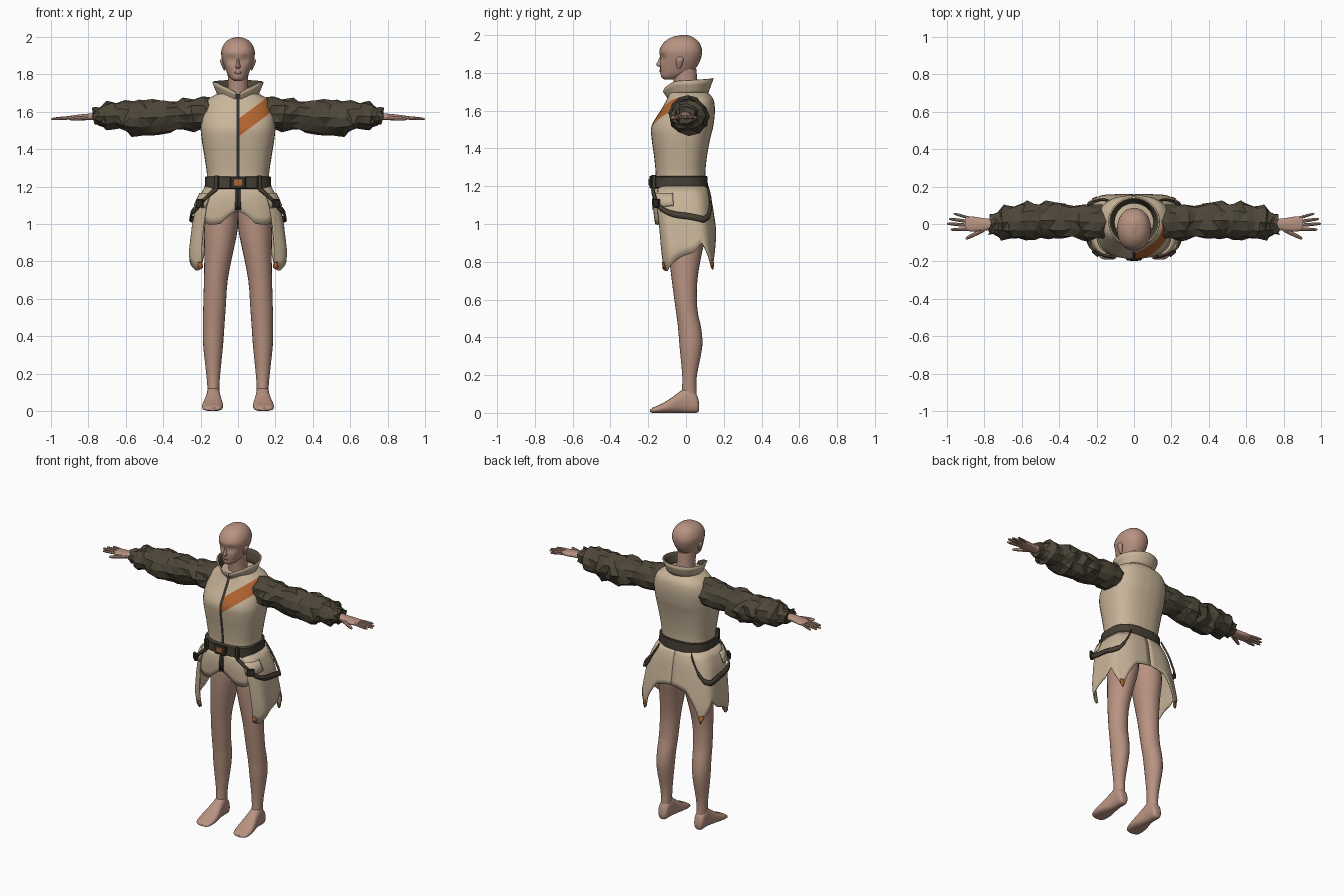
import bpy, bmesh, math, random
from mathutils import Vector

random.seed(4)
cube = bpy.data.objects.get("Cube")
if cube:
    bpy.data.objects.remove(cube, do_unlink=True)


def material(name, r, g, b):
    m = bpy.data.materials.new(name)
    m.use_nodes = True
    m.diffuse_color = (r, g, b, 1)
    bsdf = next(n for n in m.node_tree.nodes if n.type == 'BSDF_PRINCIPLED')
    bsdf.inputs["Base Color"].default_value = (r, g, b, 1)
    bsdf.inputs["Roughness"].default_value = 0.8
    return m


SKIN = material("skin", .48, .29, .22)
TAN = material("tan cloth", .58, .46, .32)
OLIVE = material("dark olive cloth", .075, .062, .04)
WEBBING = material("dark webbing", .06, .05, .034)
ORANGE = material("orange", .45, .13, .03)
ZIP = material("zip grey", .035, .03, .026)


def finish(name, bm, mats, mirror=False, smooth=True, thick=0, inner=0):
    """Turn a bmesh into a named object with its modifiers."""
    mesh = bpy.data.meshes.new(name)
    bm.to_mesh(mesh)
    bm.free()
    for m in mats:
        mesh.materials.append(m)
    obj = bpy.data.objects.new(name, mesh)
    bpy.context.collection.objects.link(obj)
    if smooth:
        bpy.ops.object.select_all(action='DESELECT')
        obj.select_set(True)
        bpy.context.view_layer.objects.active = obj
        bpy.ops.object.shade_smooth_by_angle(angle=math.radians(40))
    if thick:
        s = obj.modifiers.new("thickness", 'SOLIDIFY')
        s.thickness, s.offset, s.material_offset = thick, -1, inner
    if mirror:
        mod = obj.modifiers.new("mirror", 'MIRROR')
        mod.use_mirror_merge = False
    return obj


def spline(rows, steps):
    """Smooth rows of numbers with a Catmull-Rom curve."""
    out = []
    last = len(rows) - 1
    for i in range(last):
        p, q, r, s = rows[max(i - 1, 0)], rows[i], rows[i + 1], rows[min(i + 2, last)]
        for k in range(steps):
            t = k / steps
            out.append([(2 * b + (c - a) * t + (2 * a - 5 * b + 4 * c - d) * t * t
                         + (3 * b - a - 3 * c + d) * t ** 3) / 2
                        for a, b, c, d in zip(p, q, r, s)])
    return out + [list(rows[last])]


def power(v, e):
    return math.copysign(abs(v) ** (2 / e), v)


def loft(rows, axis='z', sides=24, e=2, steps=3, crumple=0):
    """Skin rounded sections; each row is position, low/high, low/high."""
    bm = bmesh.new()
    rings = []
    for t, a0, a1, b0, b1 in spline(rows, steps):
        ring = []
        for k in range(sides):
            ang = math.tau * k / sides
            f = 1 + random.uniform(-crumple, crumple * .5)
            a = (a0 + a1) / 2 + (a1 - a0) / 2 * power(math.sin(ang), e) * f
            b = (b0 + b1) / 2 - (b1 - b0) / 2 * power(math.cos(ang), e) * f
            t2 = t + random.uniform(-crumple, crumple) * .08
            ring.append(bm.verts.new({'z': (a, b, t), 'y': (a, t, b), 'x': (t2, a, b)}[axis]))
        rings.append(ring)
    for low, high in zip(rings, rings[1:]):
        for k in range(sides):
            n = (k + 1) % sides
            bm.faces.new((low[k], low[n], high[n], high[k]))
    bm.faces.new(rings[0])
    bm.faces.new(rings[-1])
    if crumple:
        bmesh.ops.triangulate(bm, faces=bm.faces[:])
    bmesh.ops.recalc_face_normals(bm, faces=bm.faces[:])
    return bm


def lerp(rows, t):
    """Piecewise linear lookup, keyed by the first number of each row."""
    rows = sorted(rows)
    if t <= rows[0][0]:
        return rows[0][1:]
    for p, q in zip(rows, rows[1:]):
        if t <= q[0]:
            f = (t - p[0]) / (q[0] - p[0])
            return [a + (b - a) * f for a, b in zip(p[1:], q[1:])]
    return rows[-1][1:]


def sheet(surface, a0, a1, n, top, bottom, rows=1):
    """Grid between two height curves, wrapped by angle on a surface."""
    bm = bmesh.new()
    grid = []
    for i in range(n + 1):
        a = a0 + (a1 - a0) * i / n
        hi, lo = lerp(top, a)[0], lerp(bottom, a)[0]
        grid.append([bm.verts.new(surface(a, hi + (lo - hi) * j / rows, j / rows))
                     for j in range(rows + 1)])
    for p, q in zip(grid, grid[1:]):
        for j in range(rows):
            bm.faces.new((p[j], p[j + 1], q[j + 1], q[j]))
    return bm


def box(name, mat, centre, size, bevel=0.004, mirror=False, turn=0):
    bm = bmesh.new()
    bmesh.ops.create_cube(bm, size=1)
    for v in bm.verts:
        v.co = Vector(a * b for a, b in zip(v.co, size))
    bmesh.ops.bevel(bm, geom=bm.edges[:], offset=bevel, segments=1, affect='EDGES')
    obj = finish(name, bm, [mat], mirror, smooth=False)
    for v in obj.data.vertices:
        x, y, z = v.co
        c, s = math.cos(turn), math.sin(turn)
        v.co = Vector(centre) + Vector((x * c - y * s, x * s + y * c, z))
    return obj


# Head with soft eye sockets
head = loft([(1.765, -.02, .02, -.115, -.06), (1.777, -.038, .038, -.13, -.02),
             (1.80, -.055, .055, -.135, .03), (1.84, -.072, .072, -.137, .062),
             (1.88, -.085, .085, -.137, .08), (1.92, -.09, .09, -.14, .085),
             (1.96, -.076, .076, -.118, .07), (1.987, -.048, .048, -.08, .04),
             (2.0, -.008, .008, -.03, .01)], sides=32, e=2.15, steps=4)
for v in head.verts:
    for side in (-1, 1):
        d = (v.co - Vector((.035 * side, -.125, 1.878))).length
        v.co.y += .013 * max(0, 1 - d / .035)
finish("head", head, [SKIN])
finish("nose", loft([(1.832, -.011, .011, -.143, -.11), (1.842, -.014, .014, -.158, -.11),
                     (1.862, -.009, .009, -.149, -.11), (1.888, -.006, .006, -.137, -.11)],
                    sides=12), [SKIN])
finish("lips", loft([(1.803, -.014, .014, -.137, -.11), (1.81, -.022, .022, -.142, -.11),
                     (1.818, -.014, .014, -.14, -.11)], sides=12), [SKIN])
finish("ear", loft([(1.822, .07, .075, -.045, -.03), (1.84, .066, .085, -.05, -.022),
                    (1.87, .072, .096, -.053, -.012), (1.884, .08, .09, -.042, -.02)],
                   sides=12), [SKIN], mirror=True)
finish("neck", loft([(1.6, -.07, .07, -.06, .08), (1.7, -.056, .056, -.06, .065),
                     (1.82, -.055, .055, -.075, .055)]), [SKIN])

# Bare legs and feet
finish("leg", loft([(.06, .1, .162, -.03, .06), (.12, .1, .163, -.022, .055),
                    (.2, .095, .17, -.02, .058), (.35, .08, .186, -.034, .086),
                    (.45, .073, .187, -.042, .08), (.55, .066, .186, -.055, .06),
                    (.7, .055, .182, -.075, .06), (.85, .026, .18, -.092, .085),
                    (.97, .002, .182, -.1, .11), (1.1, 0, .165, -.1, .1)]),
       [SKIN], mirror=True)
finish("foot", loft([(.07, .115, .15, .012, .05), (.055, .1, .165, 0, .1),
                     (.01, .096, .168, 0, .135), (-.03, .092, .172, 0, .115),
                     (-.08, .083, .185, 0, .078), (-.13, .08, .192, 0, .048),
                     (-.175, .09, .185, 0, .028), (-.19, .11, .16, .004, .016)],
                    axis='y', e=2.5), [SKIN], mirror=True)

# Hands: palm, fingers and thumb
finish("palm", loft([(.74, -.026, .026, 1.555, 1.597), (.8, -.036, .03, 1.555, 1.59),
                     (.86, -.041, .04, 1.554, 1.584), (.9, -.034, .041, 1.557, 1.578)],
                    axis='x', sides=16, e=2.5), [SKIN], mirror=True)
for label, x, y0, y1, tip, r in (("little", .88, .032, .056, .965, .008),
                                 ("ring", .885, .013, .028, .99, .009),
                                 ("middle", .885, -.007, .002, 1.0, .009),
                                 ("index", .885, -.027, -.03, .98, .009),
                                 ("thumb", .8, -.03, -.078, .9, .012)):
    rows = []
    for f, k in ((0, 1), (.5, 1), (.9, .75), (1, .25)):
        y, z = y0 + (y1 - y0) * f, 1.569 - .008 * f
        rows.append((x + (tip - x) * f, y - r * k, y + r * k, z - r * k, z + r * k))
    finish(label + "_finger", loft(rows, axis='x', sides=8), [SKIN], mirror=True)

# Jacket body with zip and diagonal chest stripe
torso = loft([(1.15, -.18, .18, -.165, .11), (1.25, -.166, .166, -.16, .102),
              (1.35, -.178, .178, -.168, .11), (1.45, -.194, .194, -.182, .128),
              (1.52, -.2, .2, -.182, .145), (1.6, -.194, .194, -.135, .153),
              (1.66, -.168, .168, -.102, .145), (1.695, -.115, .115, -.092, .115)],
             sides=36, e=2.5, steps=4)
slant = Vector((-.75, 0, 1))
for point, normal in (((.009, 0, 0), (1, 0, 0)), ((-.009, 0, 0), (1, 0, 0)),
                      ((0, 0, 1.465), slant), ((0, 0, 1.56), slant)):
    bmesh.ops.bisect_plane(torso, geom=torso.verts[:] + torso.edges[:] + torso.faces[:],
                           plane_co=point, plane_no=normal)
for f in torso.faces:
    c = f.calc_center_median()
    if c.y < 0 and abs(c.x) < .009:
        f.material_index = 1
    elif c.y < .02 and c.x > 0 and 1.465 < c.dot(slant) < 1.56:
        f.material_index = 2
finish("jacket_body", torso, [TAN, ZIP, ORANGE])


# Flared stand collar, open at the throat, dark lining
def collar_surface(deg, z, t):
    a = math.radians(deg)
    flare = 1.28 - .28 * t
    return (.108 * flare * math.sin(a), .012 - .105 * flare * math.cos(a), z)


finish("collar", sheet(collar_surface, 5, 355, 40,
                       [(5, 1.70), (25, 1.725), (60, 1.755), (180, 1.77),
                        (300, 1.755), (335, 1.725), (355, 1.70)],
                       [(0, 1.655), (60, 1.68), (180, 1.69), (300, 1.68), (360, 1.655)], 3),
       [TAN, OLIVE], thick=.008, inner=1)

# Crumpled sleeves
finish("sleeve", loft([(.15, -.075, .1, 1.50, 1.672), (.24, -.09, .11, 1.495, 1.68),
                       (.33, -.075, .105, 1.5, 1.66), (.42, -.085, .125, 1.472, 1.67),
                       (.5, -.075, .112, 1.475, 1.66), (.57, -.09, .12, 1.472, 1.663),
                       (.64, -.08, .105, 1.5, 1.655), (.7, -.085, .1, 1.495, 1.655),
                       (.74, -.06, .065, 1.525, 1.625), (.77, -.062, .06, 1.53, 1.625)],
                      axis='x', sides=12, steps=2, crumple=.15),
       [OLIVE], mirror=True, smooth=False)

# Skirt surface shared by panels, straps and tags
SKIRT = [(1.2, .172, -.163, .104), (1.15, .2, -.175, .125), (1.1, .222, -.176, .135),
         (1.0, .243, -.166, .15), (.85, .262, -.155, .168), (.75, .252, -.142, .172)]


def skirt_surface(offset):
    def place(deg, z, t):
        a = math.radians(deg)
        w, front, back = lerp(SKIRT, z)
        ripple = .008 * math.sin(a * 7) * max(0, 1.2 - z) / .45
        grow = offset + ripple * abs(math.sin(a))
        return ((w + grow) * power(math.sin(a), 3),
                (front + back) / 2 - ((back - front) / 2 + grow) * power(math.cos(a), 3), z)
    return place


def panel(name, mat, offset, a0, a1, n, top, bottom, rows=1, thick=.006):
    return finish(name, sheet(skirt_surface(offset), a0, a1, n, top, bottom, rows),
                  [mat], mirror=True, thick=thick)


waist = [(0, 1.2)]
panel("front_panel", TAN, 0, 0, 46, 16, waist,
      [(0, 1.07), (8, 1.03), (14, 1.0), (30, .995), (46, 1.02)], 5)
panel("side_flap", TAN, .006, 40, 180, 42, waist,
      [(40, .765), (52, .748), (70, .79), (95, .85), (110, .9), (122, .83),
       (135, .755), (148, .86), (163, .95), (180, .975)], 8)
panel("pocket_flap", TAN, .017, 38, 82, 12, [(0, 1.165)], [(38, 1.085), (82, 1.1)], 2, .01)
panel("zip_end", ZIP, .004, 0, 1, 1, waist, [(0, 1.075)], 3, .004)
panel("front_hem_tag", ORANGE, .011, 40, 47, 2, [(0, .795)], [(40, .763), (47, .753)])
panel("back_hem_tag", ORANGE, .011, 130, 138, 4, [(0, .81)], [(130, .785), (135, .753), (138, .78)])

# Belt, buckle and leg harness
belt = [(1.188, -.174, .174, -.176, .112), (1.192, -.178, .178, -.182, .116),
        (1.25, -.177, .177, -.18, .114), (1.254, -.173, .173, -.174, .11)]
finish("belt", loft(belt, sides=40, e=2.7, steps=1), [WEBBING])
box("buckle_frame", ZIP, (0, -.184, 1.222), (.085, .02, .066))
box("buckle_plate", ORANGE, (0, -.194, 1.222), (.045, .008, .034), .002)
box("belt_loop", WEBBING, (.115, -.172, 1.222), (.022, .022, .076), mirror=True, turn=.25)
path = [(24, 1.195), (38, 1.155), (55, 1.09), (75, 1.06), (95, 1.04), (115, 1.025),
        (130, 1.04), (142, 1.09), (152, 1.19)]
edge = [(a, z + .016) for a, z in path]
panel("harness_strap", WEBBING, .026, 24, 152, 36, edge, [(a, z - .032) for a, z in edge], 1, .01)
spot = skirt_surface(.028)(50, 1.11, 0)
box("strap_buckle", ZIP, spot, (.045, .018, .045), mirror=True, turn=.7)
